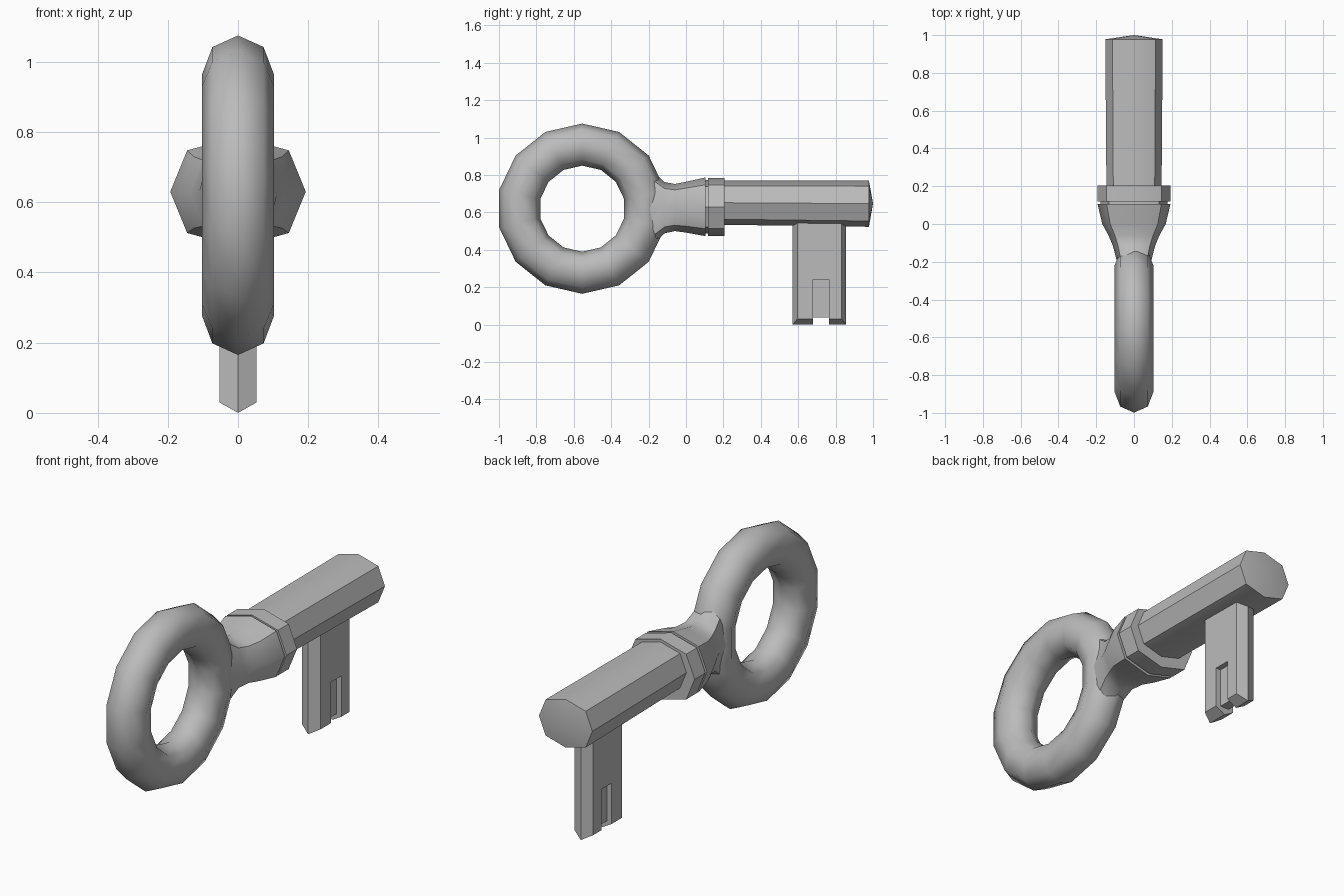
import bpy, bmesh, math
from mathutils import Vector

cube = bpy.data.objects.get("Cube")
if cube:
    bpy.data.objects.remove(cube, do_unlink=True)

metal = bpy.data.materials.new("grey metal")
metal.use_nodes = True
GREY = (0.5, 0.5, 0.5, 1)
metal.diffuse_color = GREY
metal.node_tree.nodes["Principled BSDF"].inputs["Base Color"].default_value = GREY


def make(name, bm, angle=None):
    bmesh.ops.recalc_face_normals(bm, faces=bm.faces)
    me = bpy.data.meshes.new(name)
    bm.to_mesh(me)
    bm.free()
    me.materials.append(metal)
    ob = bpy.data.objects.new(name, me)
    bpy.context.collection.objects.link(ob)
    if angle:
        bpy.ops.object.select_all(action='DESELECT')
        ob.select_set(True)
        bpy.context.view_layer.objects.active = ob
        bpy.ops.object.shade_smooth_by_angle(angle=math.radians(angle))
    return ob


def bridge(bm, loops, closed=False):
    pairs = list(zip(loops, loops[1:]))
    if closed:
        pairs.append((loops[-1], loops[0]))
    n = len(loops[0])
    for a, b in pairs:
        for i in range(n):
            j = (i + 1) % n
            bm.faces.new((a[i], a[j], b[j], b[i]))


# Squashed octagon shared by shaft, collar and neck
OCTAGON = [(1, 0), (.75, .75), (0, 1), (-.75, .75),
           (-1, 0), (-.75, -.75), (0, -1), (.75, -.75)]


def loft(name, sections, angle, tip=None):
    """Sections along y: (y, half width, centre z, half height)."""
    bm = bmesh.new()
    loops = [[bm.verts.new((u * w, y, z + v * h)) for u, v in OCTAGON]
             for y, w, z, h in sections]
    bridge(bm, loops)
    bm.faces.new(loops[0])
    if tip:
        apex = bm.verts.new(tip)
        for i in range(8):
            bm.faces.new((loops[-1][i], loops[-1][(i + 1) % 8], apex))
    else:
        bm.faces.new(loops[-1])
    return make(name, bm, angle)


# Handle ring: 14 segments, 8-sided tube
bm = bmesh.new()
loops = []
for k in range(14):
    t = math.pi / 2 + math.tau * k / 14
    loop = []
    for s in range(8):
        p = math.tau * s / 8
        r = .3425 + .1125 * math.cos(p)
        loop.append(bm.verts.new((.103 * math.sin(p), -.555 + r * math.cos(t),
                                  .62 + r * math.sin(t))))
    loops.append(loop)
bridge(bm, loops, closed=True)
make("handle_ring", bm, 60)

# Neck flaring from the ring to the collar, then the grooved collar
loft("neck", [(-.22, .085, .622, .24), (-.115, .112, .625, .137),
              (-.06, .135, .626, .126), (0, .168, .628, .136),
              (.105, .193, .63, .157)], 50)
loft("groove", [(.10, .178, .63, .143), (.125, .178, .63, .143)], 35)
loft("collar", [(.118, .193, .63, .155), (.205, .193, .63, .155)], 35)

# Shaft with a shallow domed end
loft("shaft", [(.19, .146, .652, .118), (.978, .152, .647, .124)], 35,
     tip=(0, 1, .647))

# Bit: blade with pointed long edges and a bevelled lower end
bm = bmesh.new()
plan = [(0, .57), (.053, .595), (.053, .832), (0, .855), (-.053, .832), (-.053, .595)]
top = [bm.verts.new((x, y, .56)) for x, y in plan]
low = [bm.verts.new((x, y, .03 if x else 0)) for x, y in plan]
bridge(bm, [top, low])
bm.faces.new(top)
bm.faces.new((low[0], low[1], low[2], low[3]))
bm.faces.new((low[0], low[3], low[4], low[5]))
bit = make("bit", bm)

# Notch through the bit, leaving a thin recessed web
bm = bmesh.new()
bmesh.ops.create_cube(bm, size=1)
for v in bm.verts:
    v.co = Vector((v.co.x * .3, .722 + v.co.y * .085, .09 + v.co.z * .3))
cutter = make("notch_cutter", bm)
cutter.hide_render = True
cutter.hide_viewport = True
cut = bit.modifiers.new("notch", 'BOOLEAN')
cut.operation = 'DIFFERENCE'
cut.solver = 'EXACT'
cut.object = cutter

bm = bmesh.new()
bmesh.ops.create_cube(bm, size=1)
for v in bm.verts:
    v.co = Vector((v.co.x * .05, .722 + v.co.y * .087, .14 + v.co.z * .204))
make("bit_web", bm)
